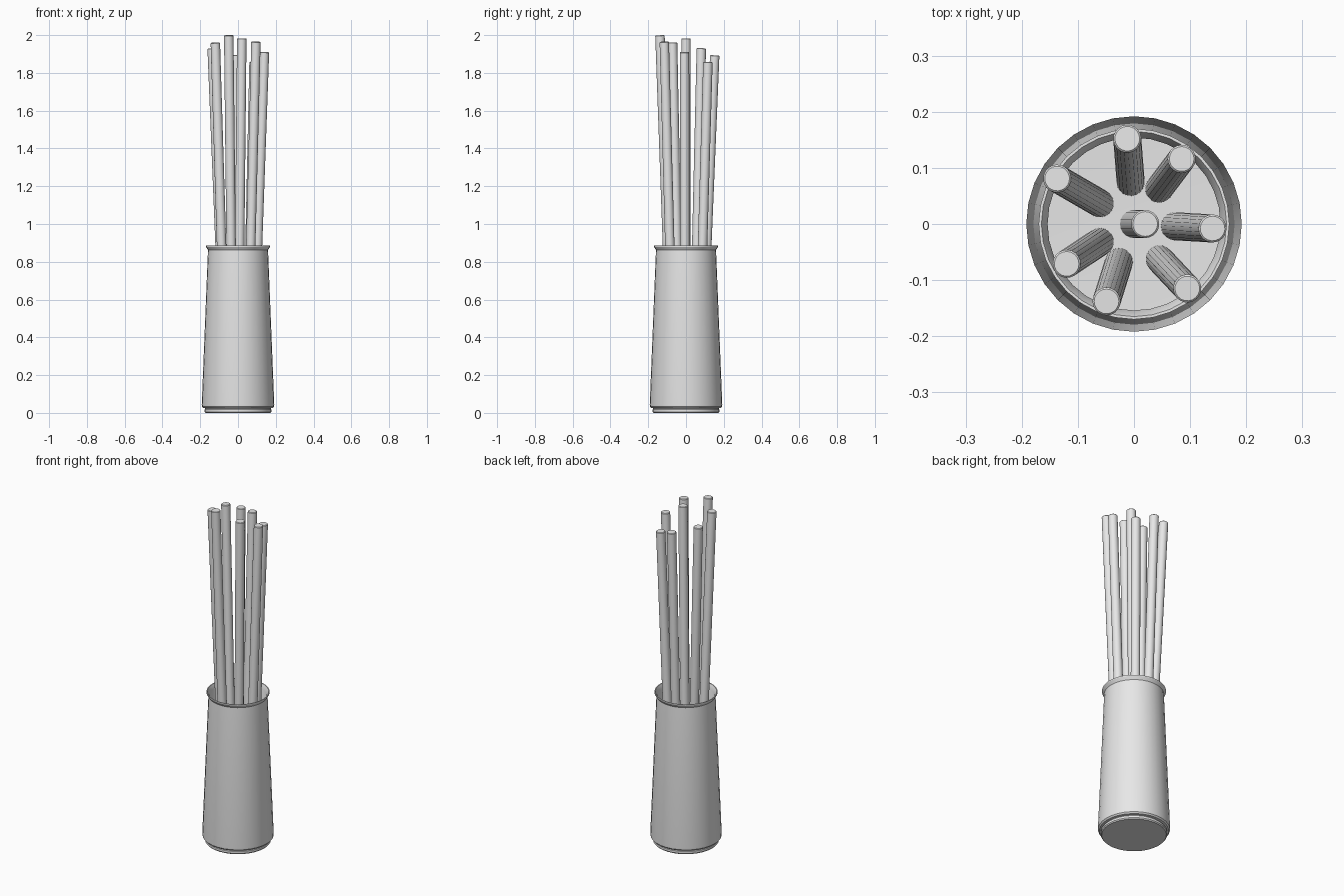
import bpy, math
from mathutils import Vector

if "Cube" in bpy.data.objects:
    bpy.data.objects.remove(bpy.data.objects["Cube"])

grey = bpy.data.materials.new("light_grey")
grey.diffuse_color = (0.8, 0.8, 0.8, 1)
grey.use_nodes = True
grey.node_tree.nodes["Principled BSDF"].inputs["Base Color"].default_value = grey.diffuse_color


def lathe(name, profile, segments):
    """Revolve (radius, z) points around z; zero-radius ends become poles."""
    verts, rings, faces = [], [], []
    for r, z in profile:
        n = 1 if r == 0 else segments
        rings.append([len(verts) + i for i in range(n)])
        for i in range(n):
            a = 2 * math.pi * i / segments
            verts.append((r * math.cos(a), r * math.sin(a), z))
    for low, high in zip(rings, rings[1:]):
        for i in range(segments):
            j = (i + 1) % segments
            if len(low) == 1:
                faces.append((low[0], high[j], high[i]))
            elif len(high) == 1:
                faces.append((low[i], low[j], high[0]))
            else:
                faces.append((low[i], low[j], high[j], high[i]))
    mesh = bpy.data.meshes.new(name)
    mesh.from_pydata(verts, [], faces)
    mesh.materials.append(grey)
    obj = bpy.data.objects.new(name, mesh)
    bpy.context.collection.objects.link(obj)
    bpy.ops.object.select_all(action='DESELECT')
    obj.select_set(True)
    bpy.context.view_layer.objects.active = obj
    bpy.ops.object.shade_smooth_by_angle(angle=math.radians(30))
    return obj


# Tapered holder: stepped foot, wall, flared lip, inner wall and floor
lathe("holder", [
    (0, 0), (0.172, 0), (0.177, 0.006), (0.177, 0.018), (0.172, 0.024),
    (0.184, 0.026), (0.191, 0.034), (0.192, 0.045), (0.159, 0.862),
    (0.170, 0.879), (0.170, 0.885), (0.165, 0.885), (0.154, 0.862),
    (0.182, 0.045), (0, 0.04)], 32)

# Sticks fanning outward: bottom x, y and top x, y, z
sticks = [
    (-0.006, 0.075, -0.012, 0.152, 1.893),
    (0.045, 0.063, 0.085, 0.116, 1.858),
    (0.073, -0.004, 0.140, -0.008, 1.910),
    (0.046, -0.063, 0.095, -0.115, 1.965),
    (0.000, 0.000, 0.020, 0.000, 1.983),
    (-0.027, -0.068, -0.049, -0.138, 1.999),
    (-0.061, -0.032, -0.120, -0.071, 1.960),
    (-0.061, 0.037, -0.137, 0.081, 1.930)]
R, BEVEL = 0.025, 0.003
for k, (bx, by, tx, ty, tz) in enumerate(sticks):
    base, top = Vector((bx, by, 0.042)), Vector((tx, ty, tz))
    axis = top - base
    length = axis.length
    stick = lathe(f"stick_{k + 1}", [
        (0, 0), (R - BEVEL, 0), (R, BEVEL), (R, length - BEVEL),
        (R - BEVEL, length), (0, length)], 20)
    stick.location = base
    stick.rotation_euler = axis.to_track_quat('Z', 'Y').to_euler()
